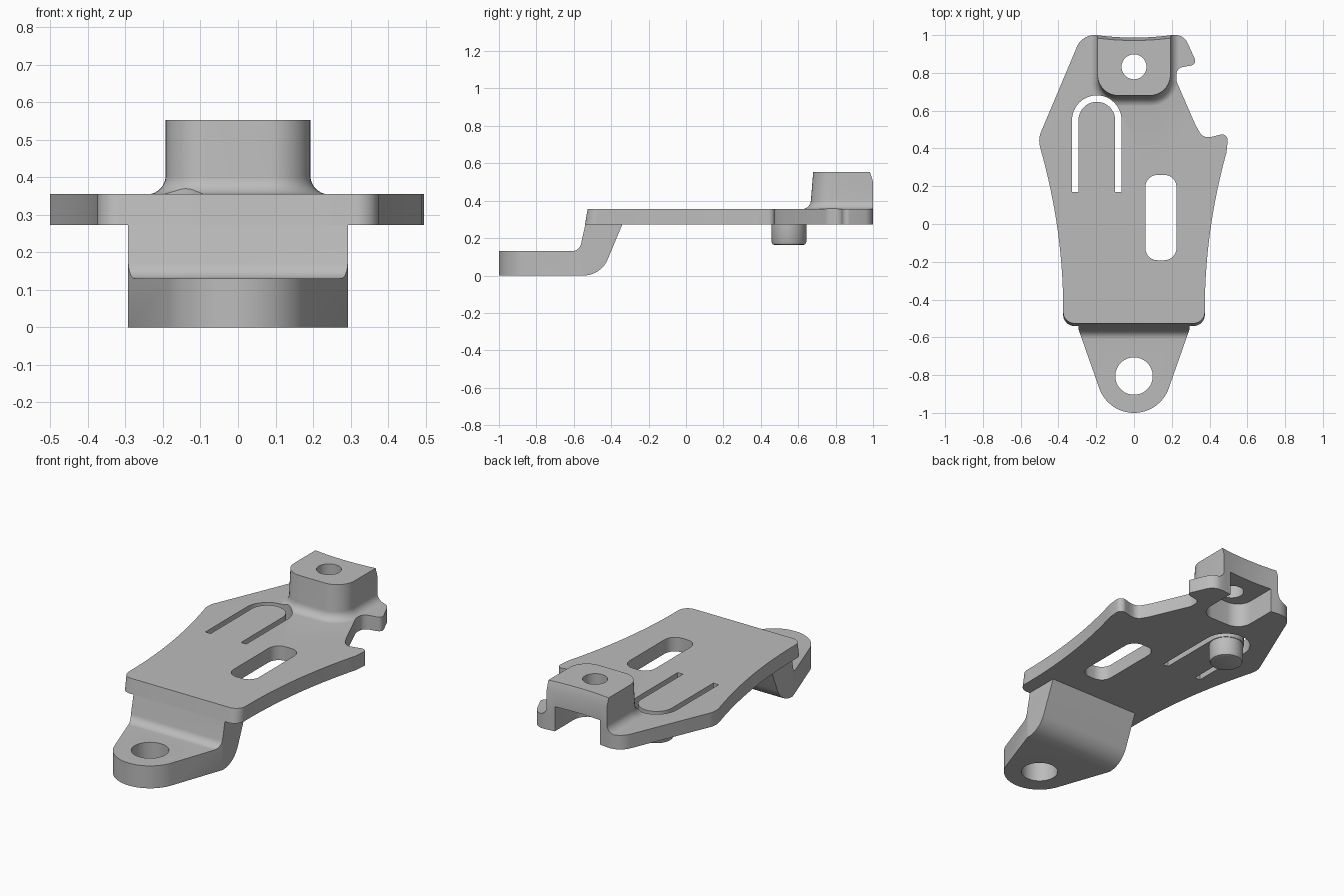
import bpy, bmesh, math
from math import sin, cos, pi
from mathutils import Vector

cube = bpy.data.objects.get("Cube")
if cube:
    bpy.data.objects.remove(cube, do_unlink=True)

steel = bpy.data.materials.new("plain_grey")
steel.use_nodes = True
GREY = (0.5, 0.5, 0.5, 1)
steel.diffuse_color = GREY
steel.node_tree.nodes["Principled BSDF"].inputs["Base Color"].default_value = GREY


def rounded(corners, seg=10):
    """Closed 2D outline; a third value on a corner is its fillet radius."""
    out = []
    n = len(corners)
    for i, c in enumerate(corners):
        p = Vector(c[:2])
        if len(c) < 3:
            out.append(p)
            continue
        a = (Vector(corners[i - 1][:2]) - p).normalized()
        b = (Vector(corners[(i + 1) % n][:2]) - p).normalized()
        half = a.angle(b) / 2
        center = p + (a + b).normalized() * (c[2] / sin(half))
        start = p + a * (c[2] / math.tan(half)) - center
        end = p + b * (c[2] / math.tan(half)) - center
        turn = start.angle(end)
        for k in range(seg + 1):
            t = k / seg
            out.append(center + (start * sin((1 - t) * turn) + end * sin(t * turn)) / sin(turn))
    return out


def arc(cx, cy, r, a0, a1, seg=24):
    return [(cx + r * cos(a0 + (a1 - a0) * k / seg), cy + r * sin(a0 + (a1 - a0) * k / seg))
            for k in range(seg + 1)]


def circle(cx, cy, r, seg=48):
    return arc(cx, cy, r, 0, 2 * pi, seg)[:-1]


def loft(name, rings):
    """Skin a stack of matching counter-clockwise rings and cap both ends."""
    bm = bmesh.new()
    loops = [[bm.verts.new(p) for p in ring] for ring in rings]
    n = len(loops[0])
    for low, high in zip(loops, loops[1:]):
        for i in range(n):
            j = (i + 1) % n
            bm.faces.new((low[i], low[j], high[j], high[i]))
    bm.faces.new(loops[0][::-1])
    bm.faces.new(loops[-1])
    mesh = bpy.data.meshes.new(name)
    bm.to_mesh(mesh)
    bm.free()
    mesh.materials.append(steel)
    ob = bpy.data.objects.new(name, mesh)
    bpy.context.collection.objects.link(ob)
    return ob


def prism(name, outline, z0, z1):
    return loft(name, [[(x, y, z) for x, y in outline] for z in (z0, z1)])


def combine(target, tool, operation):
    """Apply a boolean and discard the tool object."""
    bpy.context.view_layer.objects.active = target
    mod = target.modifiers.new("join", 'BOOLEAN')
    mod.operation, mod.solver, mod.object = operation, 'EXACT', tool
    bpy.ops.object.modifier_apply(modifier=mod.name)
    bpy.data.objects.remove(tool, do_unlink=True)


TOP, UNDER = 0.355, 0.273

# Flat stock for the plate
bracket = prism("mounting_bracket", [(-0.7, -0.8), (0.7, -0.8), (0.7, 1.2), (-0.7, 1.2)],
                UNDER, TOP)


# Raised rear boss with a flared fillet at its foot
def boss_ring(flare, front, back, z):
    w, r = 0.193 + flare, 0.11 + flare
    pts = rounded([(w, back), (0, back - 0.024, 1.5), (-w, back),
                   (-w, front - flare, r), (w, front - flare, r)])
    return [(x, y, z) for x, y in pts]


FILLET = 0.05
rings = [boss_ring(FILLET, 0.668, 1.03, 0.32)]
for k in range(9):
    a = (k + 0.3) / 8.3 * pi / 2
    rings.append(boss_ring(FILLET * (1 - sin(a)), 0.668, 1.03,
                           TOP - 0.0005 + FILLET * (1 - cos(a))))
rings.append(boss_ring(0, 0.68, 0.984, 0.553))
combine(bracket, loft("rear_boss", rings), 'UNION')

# Plate outline: waisted sides, wide shoulders and two notches on one side
waist = [(0.375 + 0.115 * t * t, -0.45 + 0.83 * t) for t in (k / 14 for k in range(15))]
plate_corners = (
    [(-0.375, -0.525, 0.06), (0.375, -0.525, 0.06)] + waist +
    [(0.5, 0.485, 0.03), (0.42, 0.463, 0.05), (0.365, 0.455, 0.05), (0.325, 0.525),
     (0.225, 0.755, 0.05), (0.225, 0.825, 0.04), (0.335, 0.845, 0.025), (0.265, 1.0, 0.07),
     (0.2, 1.0), (0, 0.976, 1.5), (-0.2, 1.0), (-0.276, 1.0, 0.1), (-0.508, 0.45, 0.12)] +
    [(-x, y) for x, y in reversed(waist)])
plate_outline = rounded(plate_corners)


def trim_ring(z, lean):
    """Plate outline whose front edge leans forward."""
    return [(x, y - (lean if y < -0.455 else 0), z) for x, y in plate_outline]


trim = loft("plate_trim", [trim_ring(0.2, 0.028), trim_ring(0.36, 0), trim_ring(0.7, 0)])
combine(bracket, trim, 'INTERSECT')

# Stepped front tab: side profile trimmed to a tapered, round-ended plan
profile = rounded([(-1.1, 0), (-0.455, 0, 0.14), (-0.325, 0.31), (-0.53, 0.31),
                   (-0.57, 0.13, 0.05), (-1.1, 0.13)])
tab = loft("front_tab", [[(x, y, z) for y, z in profile] for x in (-0.4, 0.4)])
taper = [(0.293, -0.2), (-0.293, -0.2), (-0.293, -0.56)]
taper += arc(0, -0.805, 0.195, 1.11 * pi, 1.89 * pi, 32) + [(0.293, -0.56)]
combine(tab, prism("tab_trim", taper, -0.1, 0.5), 'INTERSECT')
combine(bracket, tab, 'UNION')

# Peg under the spring tongue
PX, PY = -0.197, 0.55
peg_steps = [(0.075, 0.163), (0.087, 0.167), (0.093, 0.18), (0.093, 0.3)]
peg = loft("underside_peg", [[(x, y, z) for x, y in circle(PX, PY, r)] for r, z in peg_steps])
combine(bracket, peg, 'UNION')

# Openings: boss cavity, two round holes, long slot and arched slot
cavity = rounded([(-0.145, 1.2), (-0.145, 0.73, 0.09), (0.145, 0.73, 0.09), (0.145, 1.2)])
combine(bracket, prism("boss_cavity", cavity, 0.1, 0.415), 'DIFFERENCE')
slot = rounded([(0.06, -0.192, 0.065), (0.225, -0.192, 0.065),
                (0.225, 0.26, 0.065), (0.06, 0.26, 0.065)])
arch = arc(PX, PY, 0.131, 0, pi) + [(PX - 0.131, 0.17), (PX - 0.097, 0.17)]
arch += arc(PX, PY, 0.097, pi, 0) + [(PX + 0.097, 0.17), (PX + 0.131, 0.17)]
for name, outline in (("tab_hole", circle(0, -0.805, 0.099)),
                      ("boss_hole", circle(0, 0.832, 0.066)),
                      ("long_slot", slot), ("arched_slot", arch)):
    combine(bracket, prism(name, outline, -0.2, 0.8), 'DIFFERENCE')

# Smooth the curved walls, keep the edges crisp
bpy.ops.object.select_all(action='DESELECT')
bracket.select_set(True)
bpy.context.view_layer.objects.active = bracket
bpy.ops.object.shade_smooth_by_angle(angle=math.radians(30))
